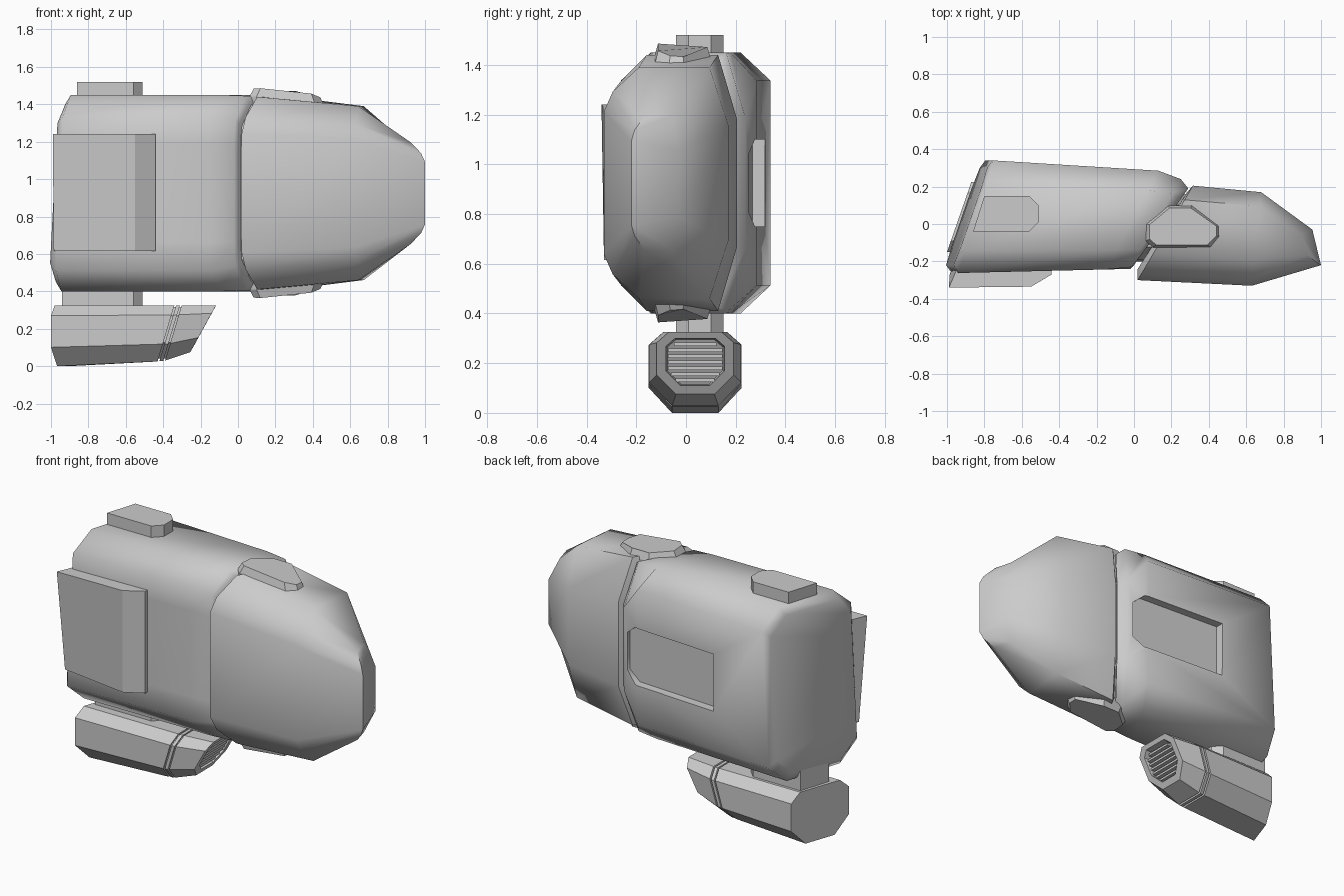
import bpy, bmesh, math
from mathutils import Vector

if "Cube" in bpy.data.objects:
    bpy.data.objects.remove(bpy.data.objects["Cube"])

ZC = 0.925  # mid height of the main hull


def loft(name, rings, smooth=0):
    """Skin a list of equal-length rings and cap both ends."""
    bm = bmesh.new()
    vs = [[bm.verts.new(p) for p in r] for r in rings]
    n = len(rings[0])
    for a, b in zip(vs, vs[1:]):
        for i in range(n):
            j = (i + 1) % n
            bm.faces.new((a[i], a[j], b[j], b[i]))
    # hull rings are capped with front-to-back strips, others with one face
    caps = [range(n)]
    if n == 10:
        caps = [(0, 4, 5, 9), (0, 1, 3, 4), (1, 2, 3), (9, 5, 6, 8), (8, 6, 7)]
    for ring in (vs[0], vs[-1]):
        for c in caps:
            bm.faces.new([ring[i] for i in c])
    bmesh.ops.recalc_face_normals(bm, faces=bm.faces)
    me = bpy.data.meshes.new(name)
    bm.to_mesh(me)
    bm.free()
    ob = bpy.data.objects.new(name, me)
    bpy.context.collection.objects.link(ob)
    if smooth:
        shade(ob, smooth)
    return ob


def activate(ob):
    bpy.ops.object.select_all(action='DESELECT')
    ob.select_set(True)
    bpy.context.view_layer.objects.active = ob


def shade(ob, deg):
    activate(ob)
    bpy.ops.object.shade_smooth_by_angle(angle=math.radians(deg))


def prism(name, outline, z0, z1):
    return loft(name, [[(x, y, z) for x, y in outline] for z in (z0, z1)])


# Half profiles: (front-to-back fraction, height fraction)
REAR = [(0, .5), (0, .785), (.2, 1), (.8, 1), (1, .785)]
LIP = [(0, .5), (.02, .75), (.22, 1), (.84, 1), (1, .5)]
FRONT = [(0, .62), (.07, .79), (.28, 1), (.85, 1), (1, .5)]


def section(half, front, back, h, bow=0.0, lean=0.0):
    """Slanted hull section running from a front to a back (x, y) point."""
    pts = half + [(s, -z) for s, z in reversed(half)]
    f, b = Vector(front), Vector(back)
    out = []
    for s, z in pts:
        p = f.lerp(b, s)
        out.append((p.x - bow * z ** 4 + lean * z, p.y, ZC + h * z))
    return out


# Rear hull with a slanted tail cap and slanted front lip
rear = loft("rear_hull", [
    section(REAR, (-.985, -.22), (-.805, .30), .475, 0, .025),
    section(REAR, (-.955, -.262), (-.775, .34), .525, 0, .025),
    section(REAR, (-.15, -.243), (.13, .285), .525),
    section(LIP, (-.02, -.24), (.25, .24), .52),
    section(LIP, (.0, -.22), (.29, .19), .49)])

# Pocket cut in the back of the rear hull
pocket = [(-.41, .75), (.15, .75), (.22, .81), (.22, 1.04), (.15, 1.1), (-.41, 1.1)]
cutter = loft("pocket_cutter", [
    [(x, .242 - .06 * x, z) for x, z in pocket],
    [(x, .5, z) for x, z in pocket]])
mod = rear.modifiers.new("pocket", 'BOOLEAN')
mod.operation = 'DIFFERENCE'
mod.solver = 'EXACT'
mod.object = cutter
activate(rear)
bpy.ops.object.modifier_apply(modifier=mod.name)
bpy.data.objects.remove(cutter)
shade(rear, 65)

# Core seen in the gap between the hull halves
loft("gap_core", [section(LIP, (-.1, -.2), (.2, .17), .47),
                  section(LIP, (.12, -.2), (.4, .14), .47)])

# Front hull tapering to the blunt nose
loft("front_hull", [
    section(FRONT, (.02, -.24), (.28, .165), .48),
    section(FRONT, (.02, -.30), (.315, .205), .515),
    section(FRONT, (.63, -.33), (.68, .17), .465),
    section(FRONT, (1.01, -.22), (.958, -.03), .27, .07)], 50)

# Thick cover on the front of the tail, its lower tail corner folded inward
loft("tail_cover", [
    [(x, y, 1.24) for x, y in ((-.99, -.34), (-.55, -.335), (-.44, -.27),
                               (-.44, -.2), (-.93, -.2))],
    [(x, y, .615) for x, y in ((-.985, -.268), (-.55, -.33), (-.44, -.27),
                               (-.44, -.2), (-.95, -.2))]])

# Faceted bumps over the gap, mirrored top and bottom
bump = [(.06, .0), (.06, -.09), (.1, -.125), (.41, -.125),
        (.465, -.07), (.465, -.01), (.31, .1), (.18, .1)]
bc = Vector((.26, -.02))
for name, sgn in (("upper_bump", 1), ("lower_bump", -1)):
    rings = []
    for k, top in ((1, -.13), (1, -.045), (.88, 0)):
        ring = []
        for x, y in bump:
            p = bc + (Vector((x, y)) - bc) * k
            z = .56 + top - .35 * max(0, p.x - .31) - .07 * (p.y + .1)
            ring.append((p.x, p.y, ZC + sgn * z))
        rings.append(ring)
    loft(name, rings)


# Mounting block on top and pylon underneath
def mount(name, x0, z0, z1):
    prism(name, [(x0, -.04), (-.56, -.04), (-.51, .01), (-.51, .1),
                 (-.56, .15), (x0 + .06, .15)], z0, z1)


mount("top_mount", -.86, 1.40, 1.52)
mount("engine_pylon", -.94, .28, .46)


def octagon(x, slope, hw, z0, z1, skew=0.0):
    """Octagon facing x; slope leans it toward the top, skew toward the back."""
    yc, h = .037, z1 - z0
    half = [(.5, 0), (1, .31), (1, .83), (.69, 1)]
    pts = half + [(-a, b) for a, b in reversed(half)]
    return [(x + slope * h * b + skew * (a + 1), yc + hw * a, z0 + h * b)
            for a, b in pts]


# Engine pod: body, core, collar, nose with recessed intake
loft("engine_body", [octagon(-1.0, 0, .187, 0, .325, .065),
                     octagon(-.43, .3, .187, .025, .325)])
loft("engine_core", [octagon(-.5, .3, .175, .04, .315),
                     octagon(-.37, .3, .175, .04, .315)])
loft("engine_collar", [octagon(-.42, .3, .185, .027, .324),
                       octagon(-.40, .3, .185, .027, .324)])
loft("engine_nose", [octagon(-.39, .3, .185, .03, .325),
                     octagon(-.255, .55, .155, .075, .325),
                     octagon(-.235, .55, .118, .11, .3),
                     octagon(-.275, .55, .112, .115, .295)])

# Intake slats following the leaning face
for i in range(7):
    z = .132 + i * .024
    x = -.245 + .55 * (z - .11)
    w = .085 if i == 6 else .06 + min(1, (z - .11) / .06) * .05
    prism("intake_slat", [(x - .05, .037 - w), (x, .037 - w),
                          (x, .037 + w), (x - .05, .037 + w)], z - .007, z + .007)
